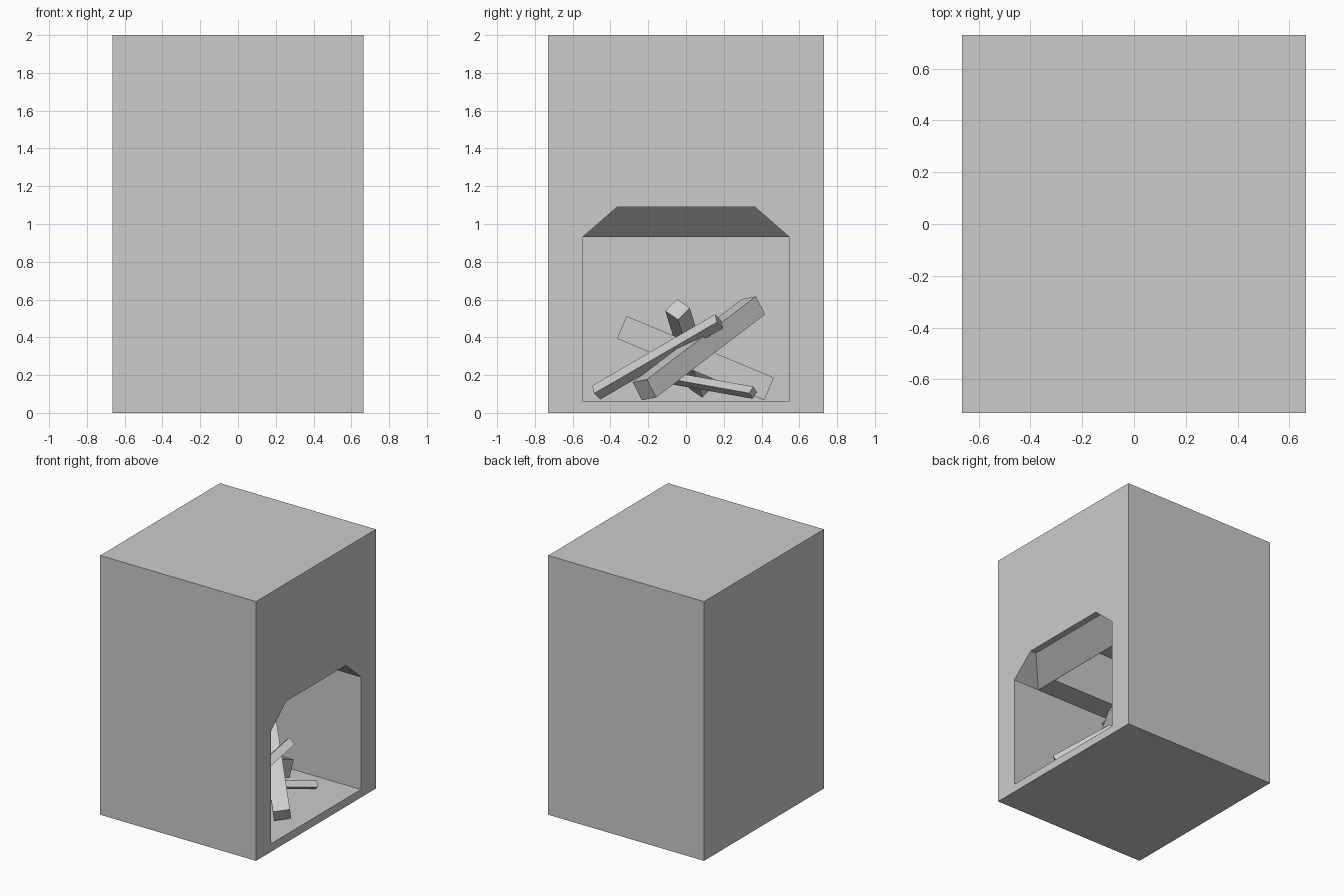
import bpy, bmesh
from mathutils import Vector

if "Cube" in bpy.data.objects:
    bpy.data.objects.remove(bpy.data.objects["Cube"])


def hull_object(name, points):
    """Convex solid around a few points."""
    bm = bmesh.new()
    for p in points:
        bm.verts.new(p)
    bmesh.ops.convex_hull(bm, input=bm.verts)
    bmesh.ops.dissolve_limit(bm, angle_limit=0.001, verts=bm.verts, edges=bm.edges)
    bmesh.ops.recalc_face_normals(bm, faces=bm.faces)
    mesh = bpy.data.meshes.new(name)
    bm.to_mesh(mesh)
    bm.free()
    ob = bpy.data.objects.new(name, mesh)
    bpy.context.collection.objects.link(ob)
    return ob


def rect(x0, x1, y, z):
    """Four corners of a level rectangle, symmetric in y."""
    return [(x, s * y, z) for x in (x0, x1) for s in (-1, 1)]


def block(name, x0, x1, y, z0, z1):
    return hull_object(name, rect(x0, x1, y, z0) + rect(x0, x1, y, z1))


def log(name, start, end, width, height, side):
    """Square-cut log between two end centres; side hints the roll."""
    a, b = Vector(start), Vector(end)
    axis = (b - a).normalized()
    u = Vector(side)
    u = (u - axis * u.dot(axis)).normalized()
    v = axis.cross(u)
    return hull_object(name, [c + u * (i * width / 2) + v * (j * height / 2)
                              for c in (a, b) for i in (-1, 1) for j in (-1, 1)])


# Chimney block
body = block("fireplace_body", -0.665, 0.665, 0.73, 0, 2)

# Hollows: firebox, sloped hood over the opening, flue
cutters = [
    block("firebox_cutter", -0.48, 0.8, 0.548, 0.062, 0.93),
    hull_object("hood_cutter", rect(0.46, 0.8, 0.5, 0.8)
                + rect(0.44, 0.8, 0.548, 0.93)
                + rect(0.615, 0.8, 0.365, 1.09)),
    block("flue_cutter", -0.3, 0.438, 0.365, 0.7, 1.31),
]
bpy.context.view_layer.objects.active = body
for cutter in cutters:
    cutter.hide_render = True
    mod = body.modifiers.new(cutter.name, 'BOOLEAN')
    mod.operation = 'DIFFERENCE'
    mod.solver = 'EXACT'
    mod.object = cutter
    bpy.ops.object.modifier_apply(modifier=mod.name)
for cutter in cutters:
    bpy.data.objects.remove(cutter)

# Log pile
log("front_log", (0.53, -0.22, 0.122), (-0.01, 0.357, 0.562), 0.12, 0.11, (0.77, 0.63, 0.125))
log("thin_leaning_log", (0.10, -0.475, 0.108), (0.33, 0.175, 0.485), 0.06, 0.06, (1, 0, 1))
log("back_log", (0.09, -0.34, 0.453), (0.09, 0.44, 0.127), 0.12, 0.13, (1, 0, 0))
log("upright_log", (-0.385, 0.084, 0.135), (0.22, -0.045, 0.548), 0.093, 0.093, (-0.03, 0.063, 0.063))
log("thin_floor_log", (0.42, 0.355, 0.107), (-0.03, -0.225, 0.21), 0.046, 0.046, (1, -0.77, 1.1))
